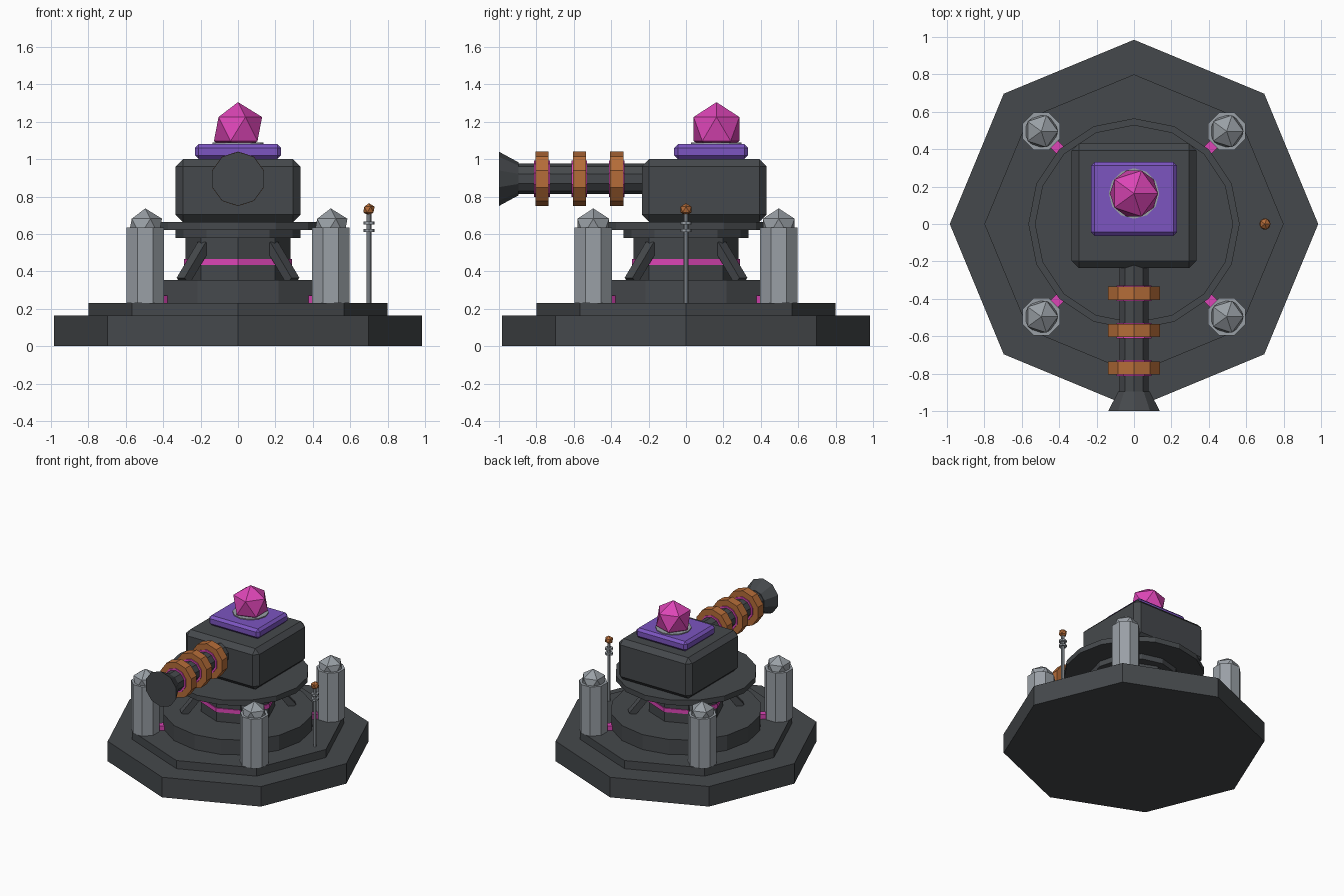
import bpy
from math import radians, pi, cos, sin
from mathutils import Vector

old = bpy.data.objects.get("Cube")
if old:
    bpy.data.objects.remove(old, do_unlink=True)


def material(name, rgb):
    m = bpy.data.materials.new(name)
    m.use_nodes = True
    m.diffuse_color = (*rgb, 1)
    m.node_tree.nodes["Principled BSDF"].inputs["Base Color"].default_value = (*rgb, 1)
    return m


DARK = material("dark_iron", (0.06, 0.066, 0.072))
GREY = material("pale_steel", (0.32, 0.35, 0.38))
COPPER = material("copper", (0.46, 0.15, 0.04))
PINK = material("glowing_pink", (0.72, 0.06, 0.47))
PURPLE = material("purple", (0.2, 0.09, 0.53))


def finish(name, mat):
    ob = bpy.context.object
    ob.name = ob.data.name = name
    ob.data.materials.append(mat)
    return ob


def frustum(name, mat, sides, r1, r2, length, center, rot=(0, 0, 0)):
    bpy.ops.mesh.primitive_cone_add(vertices=sides, radius1=r1, radius2=r2, depth=length,
                                    location=center, rotation=rot)
    return finish(name, mat)


def disc(name, mat, sides, r, z0, z1, x=0, y=0, turn=0):
    return frustum(name, mat, sides, r, r, z1 - z0, (x, y, (z0 + z1) / 2), (0, 0, turn))


def along_y(name, mat, r1, r2, back, front):
    # ten-sided barrel section pointing forward
    return frustum(name, mat, 10, r1, r2, back - front, (0, (back + front) / 2, 0.895),
                   (pi / 2, 0, 0))


def block(name, mat, size, center, bevel=0, rot=(0, 0, 0)):
    bpy.ops.mesh.primitive_cube_add(size=1, location=center, rotation=rot)
    ob = finish(name, mat)
    ob.data.transform(ob.matrix_basis.to_3x3().to_4x4().Identity(4))
    for v in ob.data.vertices:
        v.co = Vector(a * b for a, b in zip(v.co, size))
    if bevel:
        mod = ob.modifiers.new("chamfer", "BEVEL")
        mod.width, mod.segments = bevel, 1
    return ob


def crystal(name, mat, r, center):
    bpy.ops.mesh.primitive_ico_sphere_add(subdivisions=1, radius=r, location=center)
    return finish(name, mat)


# Stepped base and pedestal
disc("base_slab", DARK, 8, 0.985, 0, 0.165)
disc("base_step", DARK, 8, 0.8, 0.165, 0.232)
disc("pedestal", DARK, 16, 0.565, 0.232, 0.355)

# Turning column
disc("column", DARK, 8, 0.28, 0.355, 0.58)
disc("column_glow_band", PINK, 8, 0.288, 0.435, 0.467)
disc("column_collar", DARK, 12, 0.335, 0.578, 0.622)
disc("turntable", DARK, 16, 0.53, 0.622, 0.665)

# Turret body, roof plate and gem
block("turret_body", DARK, (0.666, 0.666, 0.335), (0, 0.098, 0.8325), 0.038)
block("roof_plate", PURPLE, (0.46, 0.395, 0.08), (0, 0.134, 1.04), 0.02)
disc("gem_socket", GREY, 12, 0.135, 1.07, 1.088, 0, 0.163)
crystal("gem", PINK, 0.144, (0, 0.163, 1.161))

# Cannon
along_y("barrel", DARK, 0.082, 0.082, -0.2, -0.91)
along_y("muzzle", DARK, 0.088, 0.145, -0.895, -1.0)
for i in range(3):
    y = -0.37 - 0.2 * i
    along_y(f"coil_{i + 1}", COPPER, 0.146, 0.146, y + 0.035, y - 0.035)
    along_y(f"coil_glow_{i + 1}", PINK, 0.097, 0.097, y + 0.042, y - 0.042)

# Corner pillars, conduits and column braces
for i, place in enumerate(("back_left", "back_right", "front_right", "front_left")):
    a = radians(45 + 90 * i)
    c, s = cos(a), sin(a)
    x, y = 0.701 * c, 0.701 * s
    disc(place + "_pillar", GREY, 8, 0.108, 0.232, 0.635, x, y, radians(22.5))
    crystal(place + "_pillar_cap", GREY, 0.1, (x, y, 0.637))
    block(place + "_conduit", PINK, (0.14, 0.055, 0.04), (0.58 * c, 0.58 * s, 0.25), 0, (0, 0, a))
    block(place + "_brace", DARK, (0.05, 0.06, 0.25), (0.335 * c, 0.335 * s, 0.445), 0,
          (0, radians(-40), a))

# Antenna
disc("antenna_pole", GREY, 8, 0.013, 0.232, 0.72, 0.7)
for i, z in enumerate((0.62, 0.66)):
    disc(f"antenna_ring_{i + 1}", GREY, 8, 0.03, z - 0.008, z + 0.008, 0.7)
crystal("antenna_ball", COPPER, 0.034, (0.7, 0, 0.731))
